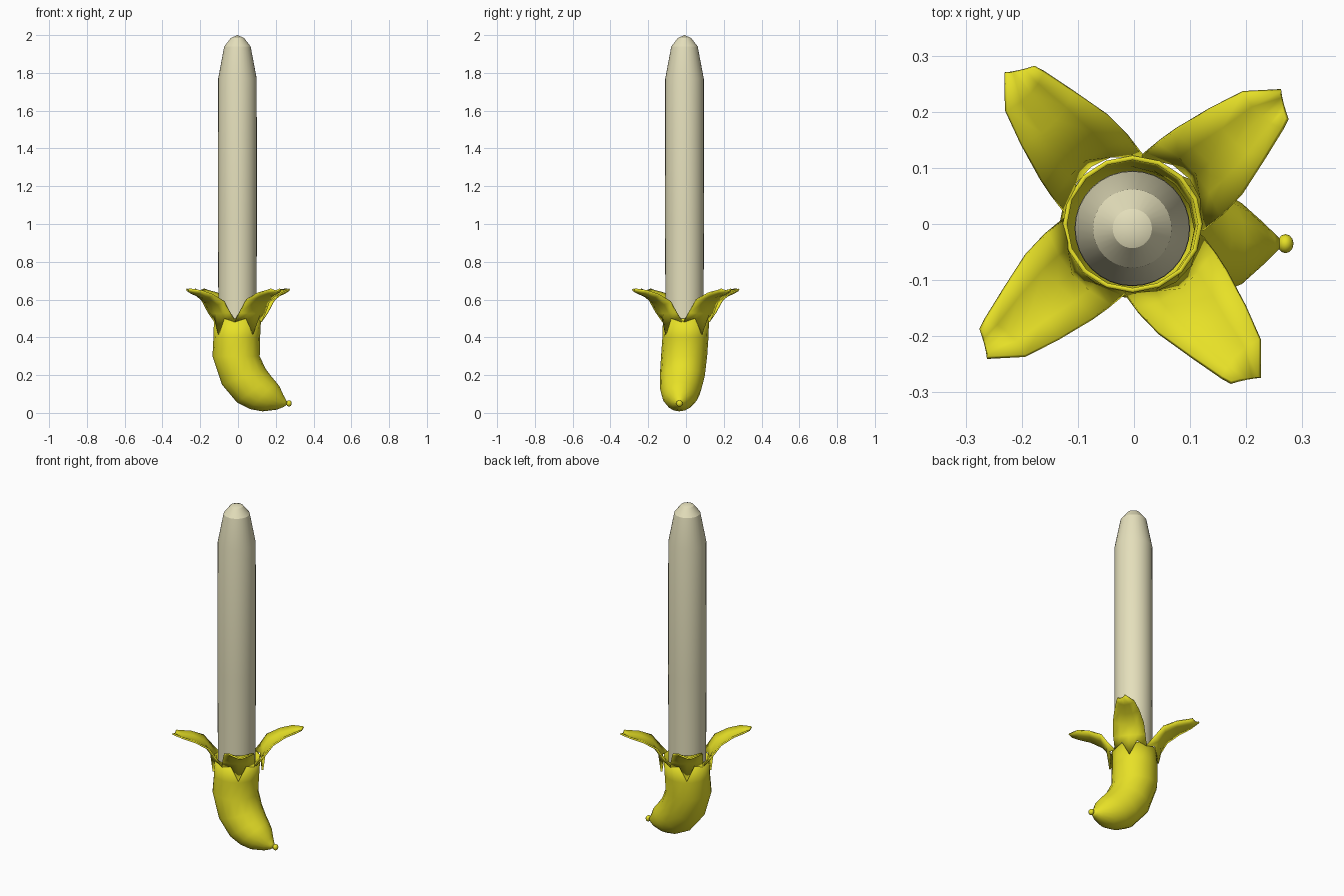
import bpy, math
from mathutils import Vector

if "Cube" in bpy.data.objects:
    bpy.data.objects.remove(bpy.data.objects["Cube"])


def material(name, rgb):
    m = bpy.data.materials.new(name)
    m.diffuse_color = (*rgb, 1)
    m.use_nodes = True
    m.node_tree.nodes["Principled BSDF"].inputs["Base Color"].default_value = m.diffuse_color
    return m


PEEL = material("peel_yellow", (0.80, 0.75, 0.02))
FLESH = material("flesh_cream", (0.78, 0.74, 0.50))


def make(name, verts, faces, mat, angle=40, thickness=0):
    me = bpy.data.meshes.new(name)
    me.from_pydata([tuple(v) for v in verts], [], faces)
    ob = bpy.data.objects.new(name, me)
    bpy.context.collection.objects.link(ob)
    me.materials.append(mat)
    if thickness:
        s = ob.modifiers.new("thickness", 'SOLIDIFY')
        s.thickness = thickness
        s.offset = -1
    bpy.ops.object.select_all(action='DESELECT')
    ob.select_set(True)
    bpy.context.view_layer.objects.active = ob
    bpy.ops.object.shade_smooth_by_angle(angle=math.radians(angle))
    return ob


def skin(rings, n):
    """Quads between successive closed rings of n points."""
    return [(i * n + j, i * n + (j + 1) % n, (i + 1) * n + (j + 1) % n, (i + 1) * n + j)
            for i in range(rings - 1) for j in range(n)]


# Flesh: long straight shaft with a tapered, rounded top
N = 32
profile = [(0.10, 0.30), (0.103, 1.0), (0.102, 1.77), (0.07, 1.94), (0.035, 1.985)]
verts = [(-0.003 + r * math.cos(2 * math.pi * j / N), -0.008 + r * math.sin(2 * math.pi * j / N), z)
         for r, z in profile for j in range(N)]
faces = skin(len(profile), N) + [tuple(reversed(range(N)))]
verts.append((-0.003, -0.008, 2.0))
top = (len(profile) - 1) * N
faces += [(top + j, top + (j + 1) % N, len(verts) - 1) for j in range(N)]
make("fruit_flesh", verts, faces, FLESH, 20)

# Lower peel: curved tube; each section = left edge xz, right edge xz, y centre, y radius
N = 16
sections = [
    ((0.255, 0.040), (0.260, 0.060), -0.035, 0.011),
    ((0.240, 0.031), (0.252, 0.072), -0.035, 0.022),
    ((0.205, 0.017), (0.240, 0.095), -0.035, 0.042),
    ((0.130, 0.008), (0.220, 0.140), -0.035, 0.078),
    ((0.065, 0.020), (0.200, 0.165), -0.032, 0.096),
    ((-0.005, 0.055), (0.175, 0.195), -0.028, 0.109),
    ((-0.085, 0.150), (0.145, 0.235), -0.020, 0.119),
    ((-0.135, 0.300), (0.115, 0.300), -0.010, 0.122),
    ((-0.130, 0.400), (0.117, 0.400), -0.003, 0.122),
    ((-0.127, 0.500), (0.122, 0.500), 0.000, 0.122),
]
verts = []
for (lx, lz), (rx, rz), cy, ry in sections:
    for j in range(N):
        a = 2 * math.pi * j / N
        c = math.cos(a) / 2
        verts.append(((lx + rx) / 2 + c * (rx - lx), cy + ry * math.sin(a), (lz + rz) / 2 + c * (rz - lz)))
make("lower_peel", verts, skin(len(sections), N) + [tuple(reversed(range(N)))], PEEL, 50, 0.008)

# Blossom-end knob
bpy.ops.mesh.primitive_uv_sphere_add(segments=12, ring_count=8, radius=0.017, location=(0.270, -0.035, 0.050))
knob = bpy.context.object
knob.name = "end_knob"
knob.scale = (0.85, 1, 1)
knob.data.materials.append(PEEL)
bpy.ops.object.shade_smooth_by_angle(angle=math.radians(60))

# Peel flaps in (radial, sideways, height): right edge, middle, left edge of each row
rows = [
    ((0.135, -0.087, 0.53), (0.150, 0.0, 0.525), (0.130, 0.088, 0.53)),
    ((0.185, -0.080, 0.595), (0.180, 0.0, 0.570), (0.165, 0.086, 0.585)),
    ((0.255, -0.057, 0.63), (0.235, 0.0, 0.605), (0.235, 0.076, 0.622)),
    ((0.315, -0.036, 0.645), (0.300, 0.006, 0.625), (0.300, 0.062, 0.642)),
    ((0.332, -0.028, 0.652), (0.343, 0.0, 0.642), (0.355, 0.022, 0.652)),
]


def on_rim(deg, r, z):
    a = math.radians(deg)
    return Vector((r * math.cos(a), r * math.sin(a), z))


# pointed lower border of the flap, hugging the rim
base = [on_rim(-44, 0.126, 0.48), on_rim(-18, 0.134, 0.50), on_rim(0, 0.136, 0.415),
        on_rim(18, 0.134, 0.50), on_rim(44, 0.126, 0.48)]
grid = [base]
for row in rows:
    r, m, l = map(Vector, row)
    line = []
    for t in (-1, -0.5, 0, 0.5, 1):
        # parabola through the three points gives the cupped section
        line.append(r * (t * (t - 1) / 2) + m * (1 - t * t) + l * (t * (t + 1) / 2))
    grid.append(line)
flap_faces = [(i * 5 + j, i * 5 + j + 1, (i + 1) * 5 + j + 1, (i + 1) * 5 + j)
              for i in range(len(grid) - 1) for j in range(4)]
for k, deg in enumerate((39, 127, 219, 306)):
    ca, sa = math.cos(math.radians(deg)), math.sin(math.radians(deg))
    pts = [(p.x * ca - p.y * sa, p.x * sa + p.y * ca, p.z) for line in grid for p in line]
    make(f"peel_flap_{k + 1}", pts, flap_faces, PEEL, 45, 0.009)
